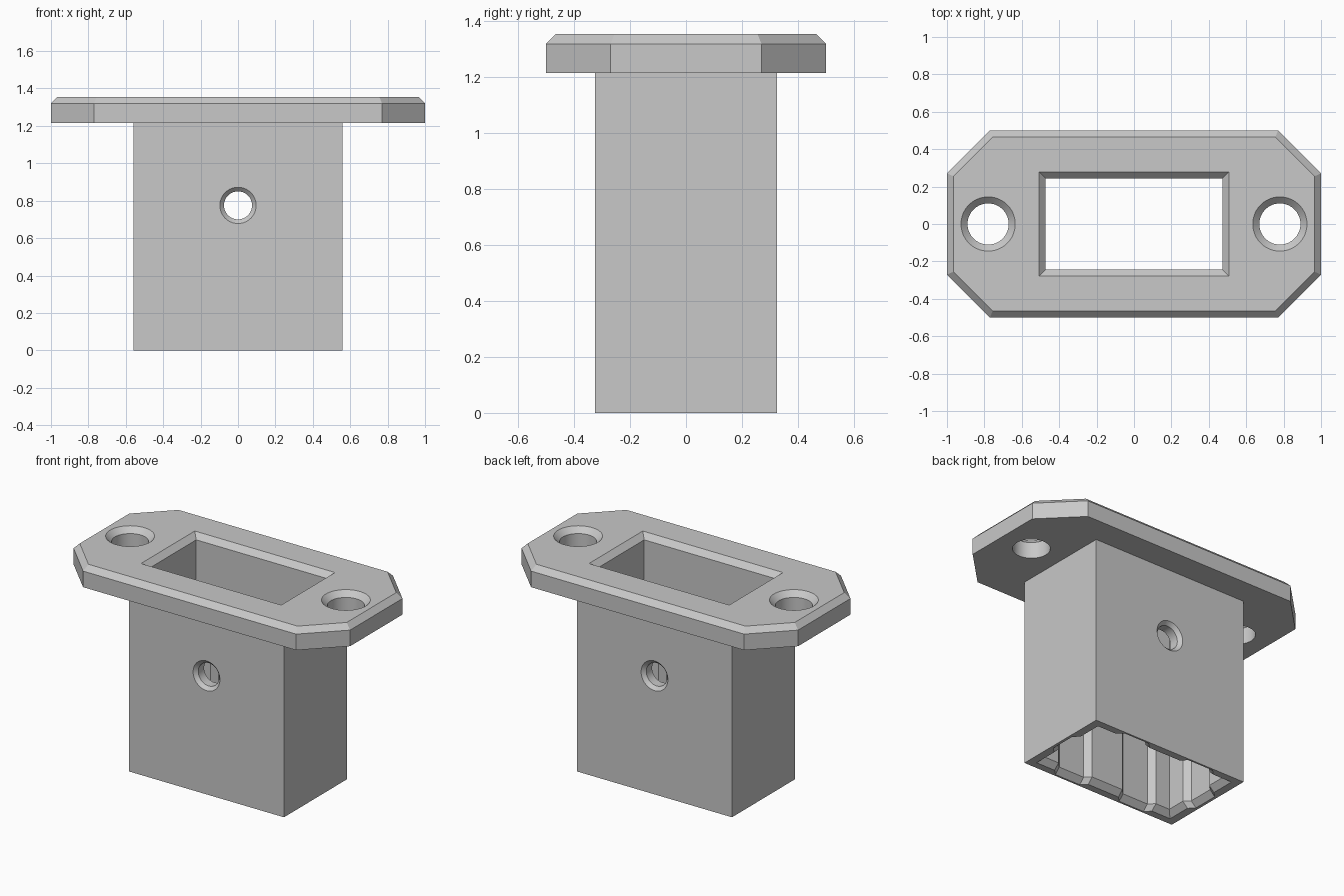
import bpy, bmesh, math
from mathutils import Matrix

cube = bpy.data.objects.get("Cube")
if cube:
    bpy.data.objects.remove(cube, do_unlink=True)

grey = bpy.data.materials.new("plain_grey")
grey.use_nodes = True
GREY = (0.58, 0.58, 0.58, 1)
grey.diffuse_color = GREY
grey.node_tree.nodes["Principled BSDF"].inputs["Base Color"].default_value = GREY


def loft(name, rings, matrix=Matrix()):
    """Closed solid through stacked rings, each given as (outline, z)."""
    bm = bmesh.new()
    loops = [[bm.verts.new((x, y, z)) for x, y in outline] for outline, z in rings]
    for low, high in zip(loops, loops[1:]):
        for i in range(len(low)):
            j = (i + 1) % len(low)
            bm.faces.new((low[i], low[j], high[j], high[i]))
    bm.faces.new(loops[0][::-1])
    bm.faces.new(loops[-1])
    bmesh.ops.connect_verts_nonplanar(bm, angle_limit=0.01, faces=bm.faces[:])
    bmesh.ops.transform(bm, matrix=matrix, verts=bm.verts)
    bmesh.ops.recalc_face_normals(bm, faces=bm.faces)
    mesh = bpy.data.meshes.new(name)
    bm.to_mesh(mesh)
    bm.free()
    mesh.materials.append(grey)
    obj = bpy.data.objects.new(name, mesh)
    bpy.context.collection.objects.link(obj)
    return obj


def mirrored(quadrant):
    """Complete an outline from its first quadrant."""
    half = quadrant + [(-x, y) for x, y in reversed(quadrant)]
    return half + [(-x, -y) for x, y in half]


def circle(r, n=64):
    return [(r * math.cos(2 * math.pi * i / n), r * math.sin(2 * math.pi * i / n))
            for i in range(n)]


def flange_outline(inset):
    k = inset * math.tan(math.pi / 8)
    return mirrored([(1 - inset, 0.27 - k), (0.77 - k, 0.5 - inset)])


def cavity_outline(grow, recess):
    """Rectangle with shallow recesses between corner pads and central ribs."""
    hx, hy = 0.472 + grow, 0.243 + grow
    return mirrored([(hx + recess, 0.085), (hx, 0.12), (hx, hy), (0.37, hy),
                     (0.335, hy + recess), (0.15, hy + recess), (0.115, hy)])


# Rectangular sleeve and chamfered mounting flange
socket = loft("socket_body", [(mirrored([(0.56, 0.325)]), z) for z in (0, 1.25)])
flange = loft("flange", [(flange_outline(0), 1.215), (flange_outline(0), 1.32),
                         (flange_outline(0.035), 1.355)])

# Ribbed cavity, chamfered at both ends
C = 0.035
cavity = loft("cavity_cutter", [
    (cavity_outline(C, C), -0.05), (cavity_outline(C, C), 0), (cavity_outline(0, C), C),
    (cavity_outline(0, C), 0.965), (cavity_outline(0, 0), 1.0),
    (cavity_outline(0, 0), 1.32), (cavity_outline(C, 0), 1.355),
    (cavity_outline(C, 0), 1.4)])

# Countersunk screw holes in the flange
cutters = [cavity]
for side, x in (("left", 0.78), ("right", -0.78)):
    rings = [(circle(r), z) for r, z in
             ((0.11, 1.15), (0.11, 1.32), (0.145, 1.355), (0.145, 1.4))]
    cutters.append(loft(side + "_screw_hole_cutter", rings, Matrix.Translation((x, 0, 0))))

# Cross hole through front and back walls, countersunk outside
rings = [(circle(r), d) for r, d in
         ((0.097, -0.4), (0.097, -0.325), (0.075, -0.303),
          (0.075, 0.303), (0.097, 0.325), (0.097, 0.4))]
cutters.append(loft("cross_hole_cutter", rings,
                    Matrix.Translation((0, 0, 0.775)) @ Matrix.Rotation(math.pi / 2, 4, "X")))

# Join the solids and cut the openings
bpy.context.view_layer.objects.active = socket
for tool, operation in [(flange, "UNION")] + [(c, "DIFFERENCE") for c in cutters]:
    tool.hide_render = True
    mod = socket.modifiers.new(tool.name, "BOOLEAN")
    mod.operation, mod.object, mod.solver = operation, tool, "EXACT"
    bpy.ops.object.modifier_apply(modifier=mod.name)
for tool in [flange] + cutters:
    bpy.data.objects.remove(tool, do_unlink=True)

bpy.ops.object.select_all(action="DESELECT")
socket.select_set(True)
bpy.ops.object.shade_smooth_by_angle(angle=math.radians(30))
